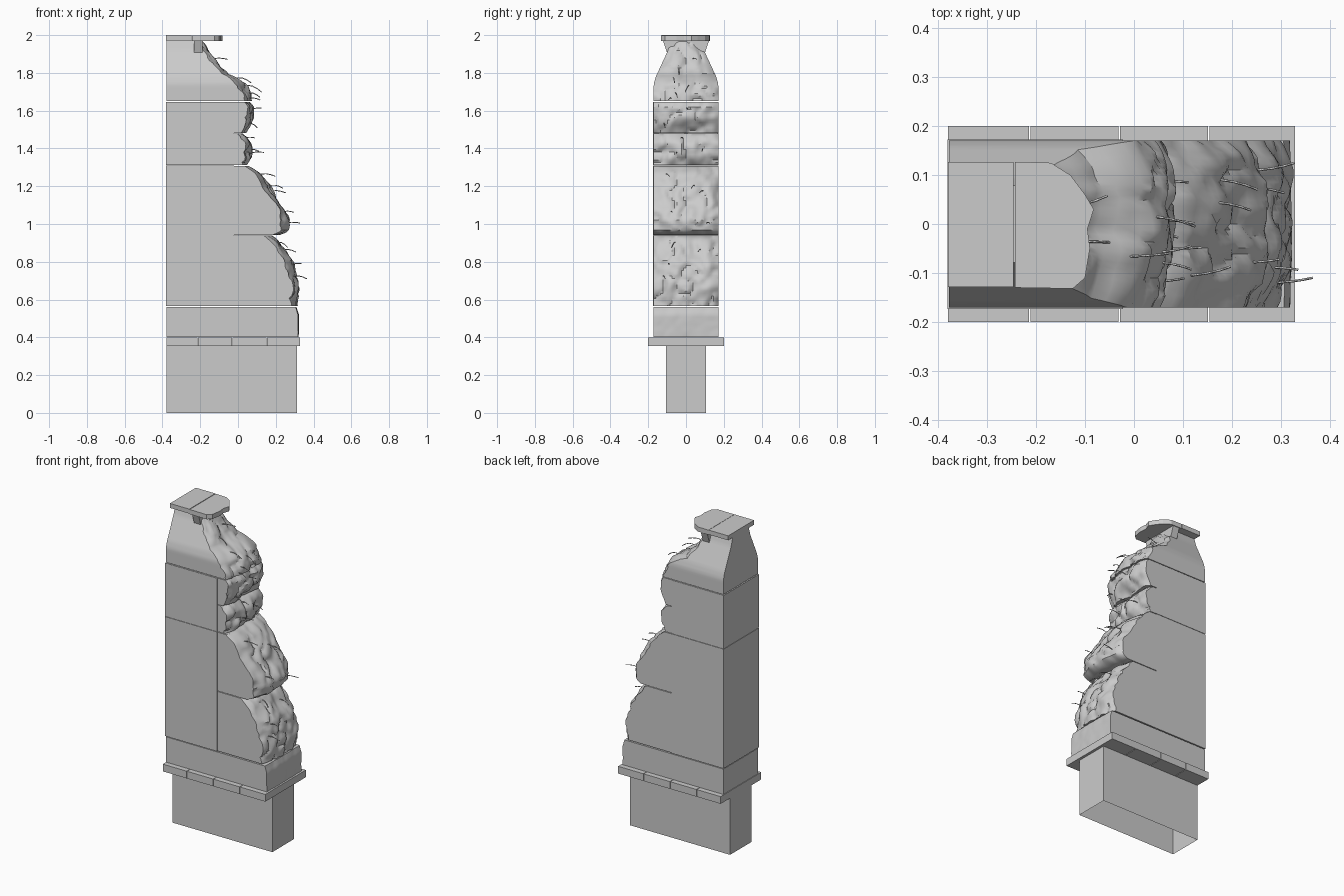
import bpy, bmesh, random
from math import sin, pi
from mathutils import Vector, noise

if "Cube" in bpy.data.objects:
    bpy.data.objects.remove(bpy.data.objects["Cube"])

random.seed(4)
LEFT = -0.378


def finish(name, bm, smooth=False):
    bmesh.ops.recalc_face_normals(bm, faces=bm.faces)
    me = bpy.data.meshes.new(name)
    bm.to_mesh(me)
    bm.free()
    ob = bpy.data.objects.new(name, me)
    bpy.context.collection.objects.link(ob)
    if smooth:
        bpy.ops.object.select_all(action='DESELECT')
        ob.select_set(True)
        bpy.context.view_layer.objects.active = ob
        bpy.ops.object.shade_smooth_by_angle(angle=0.6)
    return ob


def box(name, x0, x1, y0, y1, z0, z1, open_bottom=False):
    return prism(name, [(x0, y0), (x1, y0), (x1, y1), (x0, y1)],
                 lambda a, b, t: (a, b, t), z0, z1, open_bottom)


def prism(name, outline, place, t0, t1, open_start=False):
    bm = bmesh.new()
    lo = [bm.verts.new(place(a, b, t0)) for a, b in outline]
    hi = [bm.verts.new(place(a, b, t1)) for a, b in outline]
    n = len(outline)
    for i in range(n):
        j = (i + 1) % n
        bm.faces.new((lo[i], lo[j], hi[j], hi[i]))
    bm.faces.new(hi)
    if not open_start:
        bm.faces.new(lo[::-1])
    return finish(name, bm)


def interp(table, z):
    for (z0, a), (z1, b) in zip(table, table[1:]):
        if z <= z1:
            return a + (b - a) * max(0, (z - z0) / (z1 - z0))
    return table[-1][1]


# wall half thickness by height
WIDTH = [(0.4, 0.171), (1.74, 0.171), (1.78, 0.16), (1.92, 0.095), (1.975, 0.078)]


def broken_x(course, y, z, rough):
    w = interp(WIDTH, z)
    u = abs(y) / w
    p = Vector((1.3, y * 9, z * 9))
    n = noise.noise(p) * 0.020 + noise.noise(p * 2.7) * 0.010
    n -= max(0, 0.18 - abs(noise.noise(p * 1.3 + Vector((5, 2, 7))))) * 0.07
    return interp(course, z) - rough * (0.008 + 0.030 * u ** 3 - n)


# one masonry course: flat on the sides and back, ragged on the broken end
def broken_course(name, course, rough):
    z0, z1 = course[0][0] + 0.002, course[-1][0] - 0.002
    rows, cols = max(6, int((z1 - z0) / 0.013)), 28
    bm = bmesh.new()
    rings = []
    for r in range(rows + 1):
        z = z0 + (z1 - z0) * r / rows
        w = interp(WIDTH, z)
        pts = [(LEFT, -w, z)]
        for c in range(cols + 1):
            y = -w + 2 * w * c / cols
            pts.append((broken_x(course, y, z, rough), y, z))
        pts.append((LEFT, w, z))
        rings.append([bm.verts.new(p) for p in pts])
    for a, b in zip(rings, rings[1:]):
        for i in range(len(a)):
            j = (i + 1) % len(a)
            bm.faces.new((a[i], a[j], b[j], b[i]))
    bm.faces.new(rings[-1])
    bm.faces.new(rings[0][::-1])
    return finish(name, bm, True)


COURSES = [
    [(0.40, 0.322), (0.52, 0.322), (0.562, 0.31)],
    [(0.565, 0.325), (0.65, 0.34), (0.72, 0.325), (0.8, 0.295), (0.87, 0.25),
     (0.92, 0.215), (0.94, 0.18)],
    [(0.94, 0.22), (0.96, 0.265), (1.02, 0.275), (1.08, 0.255), (1.13, 0.215),
     (1.2, 0.175), (1.27, 0.12), (1.31, 0.06)],
    [(1.31, 0.055), (1.36, 0.075), (1.43, 0.08), (1.465, 0.05), (1.48, 0.03)],
    [(1.48, 0.05), (1.52, 0.07), (1.56, 0.09), (1.62, 0.085), (1.648, 0.065)],
    [(1.648, 0.075), (1.69, 0.07), (1.74, 0.045), (1.78, -0.01), (1.80, -0.06),
     (1.84, -0.085), (1.88, -0.12), (1.93, -0.155), (1.975, -0.185)],
]
for i, c in enumerate(COURSES):
    broken_course(f"wall_course_{i + 1}", c, 0.12 if i == 0 else 1.0)

# hidden foundation, open underneath
box("foundation", LEFT, 0.312, -0.107, 0.105, 0, 0.358, True)

# skirting ledge in four slabs
cuts = [-0.381, -0.213, -0.030, 0.153, 0.33]
for i, (a, b) in enumerate(zip(cuts, cuts[1:])):
    box(f"ledge_slab_{i + 1}", a + 0.0015, b - 0.0015, -0.2, 0.2, 0.355, 0.4)

# plaster facing panels around the intact side
for i, (a, b) in enumerate([(0.565, 1.31), (1.312, 1.645)]):
    box(f"facing_panel_{i + 1}", -0.381, -0.022, -0.174, 0.173, a, b)

# coping stones and the bracket below them
box("coping_slab", -0.38, -0.246, -0.129, 0.127, 1.972, 2.0)
half = [(-0.243, 0.127), (-0.243, -0.13), (-0.125, -0.132), (-0.10, -0.11),
        (-0.09, -0.05), (-0.095, -0.01), (-0.082, 0.03), (-0.10, 0.06),
        (-0.13, 0.10), (-0.17, 0.125)]
prism("broken_coping_slab", half, lambda a, b, t: (a, b, t), 1.970, 1.999)
prism("coping_bracket", [(-0.122, 1.972), (0.122, 1.972), (0.098, 1.9), (-0.098, 1.9)],
      lambda a, b, t: (t, a, b), -0.232, -0.187)

# bent reinforcing wires sticking out of the break
curve = bpy.data.curves.new("broken_wires", 'CURVE')
curve.dimensions = '3D'
curve.bevel_depth = 0.0024
curve.bevel_resolution = 0
curve.use_fill_caps = True
heights = [0.72, 0.78, 0.86, 0.90, 1.0, 1.06, 1.17, 1.20, 1.26, 1.37, 1.39, 1.45,
           1.53, 1.6, 1.66, 1.69, 1.73, 1.77, 1.82, 1.87]
for i, z in enumerate(heights):
    y = -0.12 if i == 0 else random.uniform(-0.75, 0.75) * interp(WIDTH, z)
    course = next(c for c in COURSES if c[0][0] <= z <= c[-1][0])
    x = broken_x(course, y, z, 1.0) - 0.02
    length = random.uniform(0.06, 0.1)
    side = random.uniform(-0.025, 0.025)
    rise = random.uniform(-0.035, 0.015)
    if i == 0:
        length, side, rise = 0.09, 0.01, -0.01
    sp = curve.splines.new('POLY')
    sp.points.add(4)
    for k, p in enumerate(sp.points):
        t = k / 4
        p.co = (x + length * t, y + side * t * t,
                z + rise * t * t + 0.008 * sin(pi * t), 1)
wires = bpy.data.objects.new("broken_wires", curve)
bpy.context.collection.objects.link(wires)
